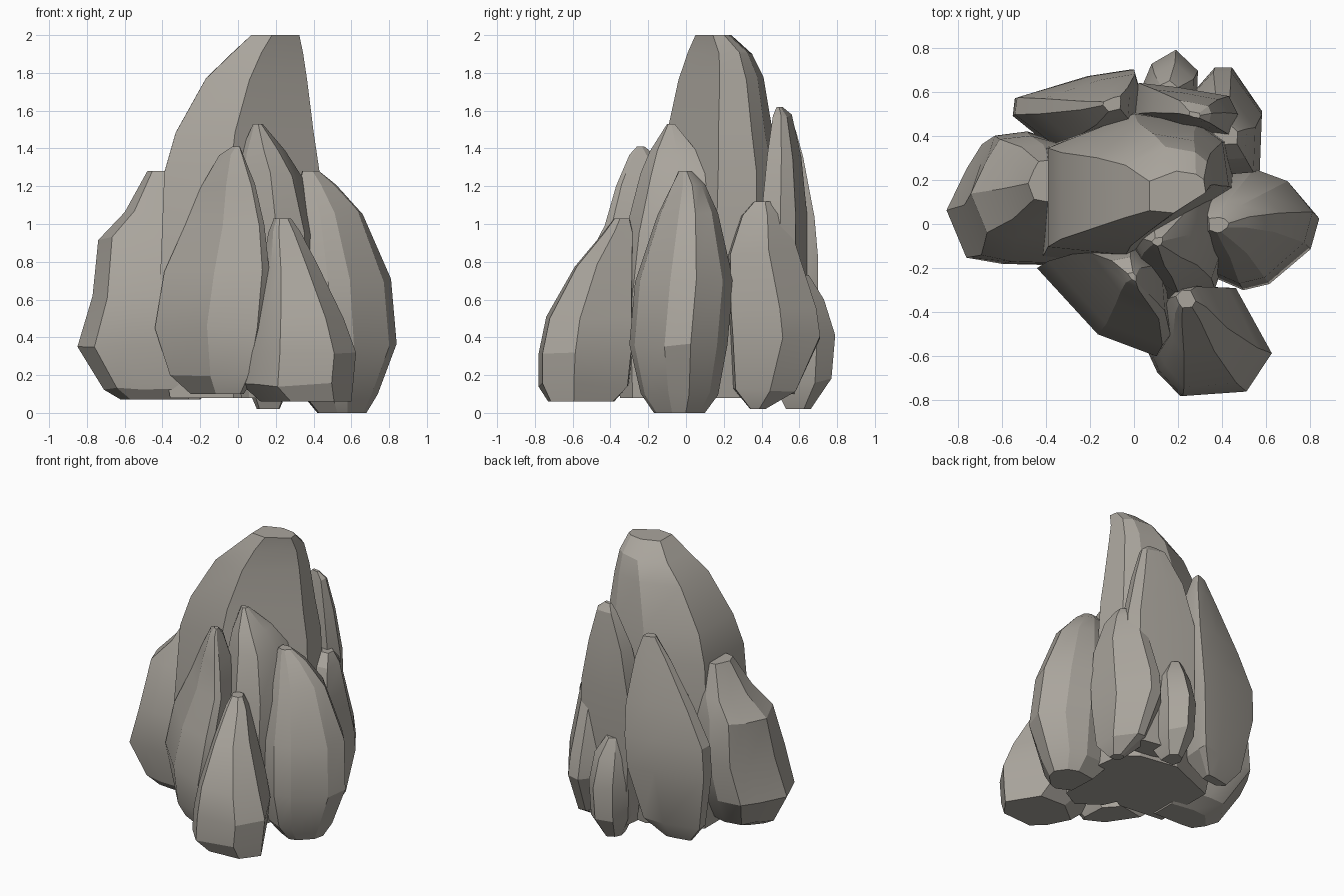
import bpy, bmesh, math, random

random.seed(4)

stone = bpy.data.materials.new("warm_grey_stone")
stone.diffuse_color = (0.40, 0.375, 0.335, 1)


def rock(name, plan, levels):
    """Loft a plan outline through levels (z, x0, x1, y0, y1), then cap both ends."""
    xs, ys = [p[0] for p in plan], [p[1] for p in plan]
    unit = [((x - min(xs)) / (max(xs) - min(xs)), (y - min(ys)) / (max(ys) - min(ys)))
            for x, y in plan]
    bm = bmesh.new()
    rings = []
    for i, (z, x0, x1, y0, y1) in enumerate(levels):
        inner = 0 < i < len(levels) - 1
        chip = 0.012 if inner else 0.0       # uneven chipped level lines
        rings.append([bm.verts.new((x0 + u * (x1 - x0), y0 + v * (y1 - y0),
                                    z + random.uniform(-chip, chip))) for u, v in unit])
    n = len(plan)
    for a, b in zip(rings, rings[1:]):
        for k in range(n):
            m = (k + 1) % n
            bm.faces.new((a[k], a[m], b[m], b[k]))
    bm.faces.new(rings[0][::-1])
    bm.faces.new(rings[-1])
    bmesh.ops.recalc_face_normals(bm, faces=bm.faces)
    mesh = bpy.data.meshes.new(name)
    bm.to_mesh(mesh)
    bm.free()
    mesh.materials.append(stone)
    ob = bpy.data.objects.new(name, mesh)
    bpy.context.collection.objects.link(ob)
    bpy.ops.object.select_all(action='DESELECT')
    ob.select_set(True)
    bpy.context.view_layer.objects.active = ob
    bpy.ops.object.shade_smooth_by_angle(angle=math.radians(22))
    return ob


# Tall central peak
rock("main_peak",
     [(-.41, -.15), (-.04, -.19), (.45, .15), (.42, .37), (.3, .46), (0, .51), (-.41, .34)],
     [(.08, -.36, .42, -.18, .45), (.5, -.42, .47, -.2, .52), (1.28, -.39, .43, -.14, .5),
      (1.48, -.33, .40, -.1, .46), (1.77, -.17, .365, -.04, .41),
      (1.9, -.04, .345, .01, .35), (2.0, .07, .325, .05, .24)])

# Broad boulder on the left
rock("left_boulder",
     [(-.85, .08), (-.76, -.15), (-.6, -.18), (-.24, -.19), (-.24, .34), (-.52, .42),
      (-.69, .4), (-.76, .28)],
     [(.07, -.62, -.26, -.1, .1), (.13, -.71, -.25, -.15, .22), (.36, -.85, -.24, -.19, .38),
      (.62, -.77, -.24, -.18, .42), (.92, -.74, -.24, -.07, .4), (1.07, -.6, -.25, 0, .36),
      (1.28, -.48, -.3, .1, .29)])

# Leaning slab at the front
rock("front_slab",
     [(-.44, -.2), (-.15, -.5), (.13, -.6), (.17, -.55), (.15, -.3), (-.05, -.15)],
     [(.1, -.25, .03, -.5, -.2), (.2, -.36, .09, -.56, -.18), (.45, -.44, .14, -.6, -.15),
      (.75, -.39, .165, -.55, -.12), (1.0, -.28, .14, -.43, -.1), (1.2, -.2, .09, -.37, -.1),
      (1.36, -.1, .03, -.3, -.15), (1.41, -.03, .01, -.26, -.22)])

# Pointed rock between the slab and the peak
rock("middle_spire",
     [(.02, -.25), (.2, -.38), (.35, -.3), (.42, -.08), (.4, .15), (.1, .1), (-.05, -.1)],
     [(.08, 0, .4, -.35, .1), (.5, -.05, .44, -.38, .18), (.95, -.04, .42, -.32, .16),
      (1.26, -.02, .34, -.24, .12), (1.38, .01, .25, -.19, .06), (1.53, .08, .13, -.1, -.06)])

# Low rock at the front right
rock("front_right_rock",
     [(0, -.45), (.1, -.66), (.21, -.77), (.51, -.75), (.63, -.58), (.46, -.29), (.2, -.28)],
     [(.06, .12, .6, -.73, -.38), (.15, .01, .61, -.78, -.3), (.32, .02, .625, -.78, -.28),
      (.5, .06, .56, -.74, -.28), (.78, .13, .42, -.59, -.28), (.96, .16, .33, -.44, -.28),
      (1.03, .19, .28, -.38, -.3)])

# Boulder on the right
rock("right_boulder",
     [(.28, -.2), (.5, -.3), (.62, -.27), (.81, -.1), (.85, .05), (.73, .2), (.57, .26),
      (.26, .22)],
     [(0, .42, .68, -.17, .1), (.1, .33, .74, -.24, .17), (.36, .26, .84, -.3, .22),
      (.7, .25, .81, -.27, .25), (1.06, .28, .66, -.15, .17), (1.2, .31, .52, -.08, .1),
      (1.28, .34, .43, -.04, .03)])

# Rocks and slabs along the back
rock("back_right_rock",
     [(.27, .28), (.36, .2), (.57, .22), (.58, .5), (.44, .71), (.36, .71), (.25, .58)],
     [(.02, .42, .5, .34, .42), (.12, .32, .55, .25, .58), (.4, .26, .58, .23, .71),
      (.55, .25, .58, .22, .69), (.85, .28, .55, .22, .59), (1.05, .32, .51, .29, .53),
      (1.12, .36, .47, .36, .46)])
rock("back_small_rock",
     [(.03, .62), (.06, .47), (.28, .47), (.29, .7), (.19, .79), (.08, .73)],
     [(.02, .1, .22, .53, .66), (.17, .04, .28, .46, .77), (.4, .03, .29, .45, .79),
      (.6, .05, .27, .47, .73), (.73, .1, .2, .54, .65)])
rock("back_tall_slab",
     [(0, .5), (.2, .43), (.44, .40), (.47, .5), (.43, .58), (.2, .62), (.02, .64)],
     [(.1, .05, .42, .40, .6), (.5, 0, .48, .38, .64), (1.05, 0, .47, .40, .64),
      (1.35, .08, .41, .43, .61), (1.57, .2, .35, .46, .56), (1.62, .25, .3, .48, .51)])
rock("back_left_slab",
     [(-.55, .5), (-.37, .36), (0, .42), (.02, .64), (0, .71), (-.2, .68), (-.54, .58)],
     [(.07, -.38, -.2, .44, .52), (.2, -.48, -.08, .36, .62), (.6, -.55, 0, .35, .7),
      (.8, -.54, .02, .36, .7), (1.05, -.42, .02, .38, .68), (1.35, -.24, -.02, .45, .62),
      (1.5, -.14, -.06, .51, .58)])
